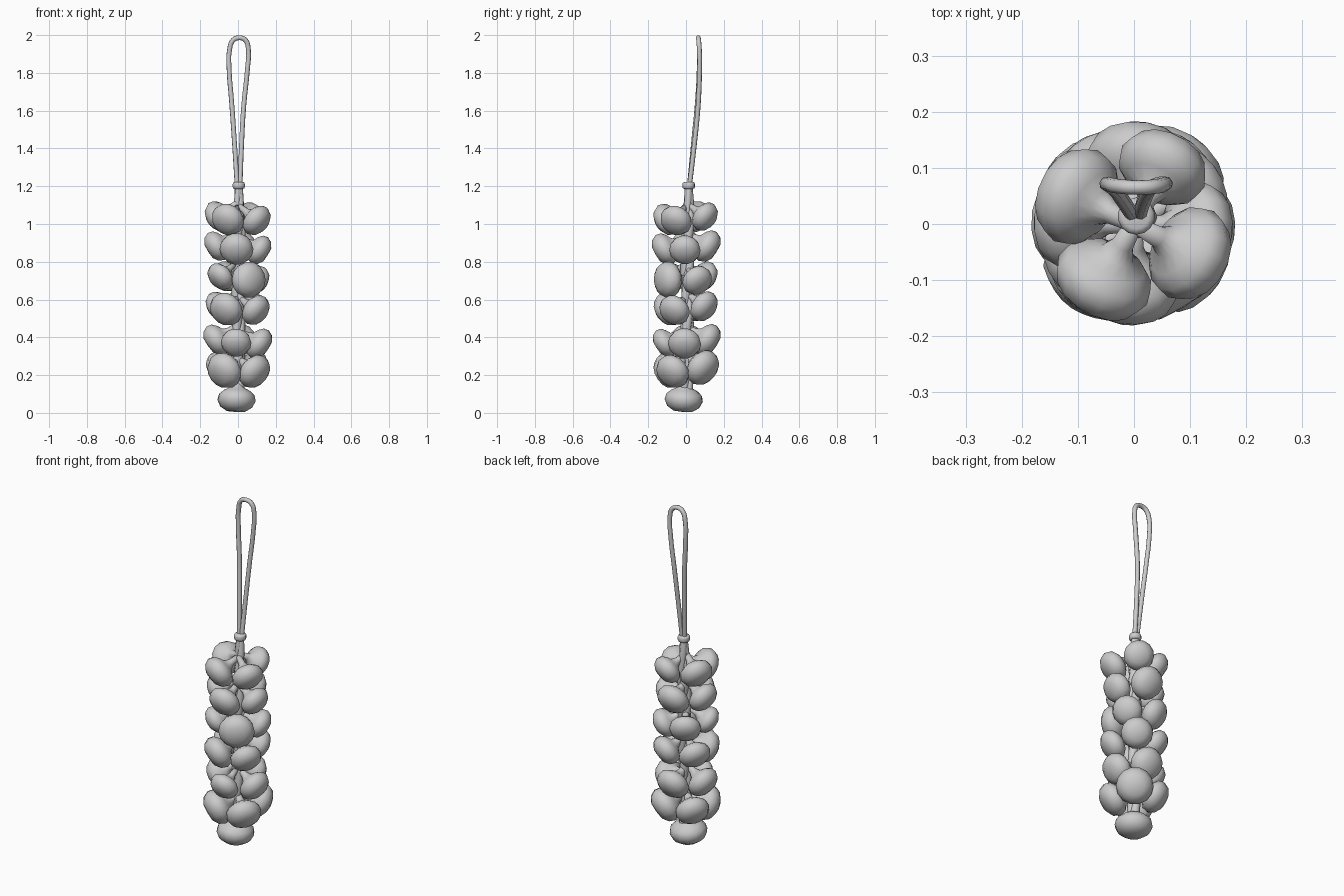
import bpy, bmesh, math
from mathutils import Vector

if "Cube" in bpy.data.objects:
    bpy.data.objects.remove(bpy.data.objects["Cube"])

# Bulb profile (radius, height along axis), ending in a thin neck
PROFILE = [(0, -.6), (.5, -.56), (.84, -.34), (1, 0), (.93, .3), (.68, .52),
           (.36, .68), (.22, .95), (.17, 1.5)]


def bulb(name, centre, neck_dir, size, sides=14):
    bm = bmesh.new()
    verts = [bm.verts.new((r, 0, z)) for r, z in PROFILE]
    edges = [bm.edges.new(p) for p in zip(verts, verts[1:])]
    bmesh.ops.spin(bm, geom=verts + edges, cent=(0, 0, 0), axis=(0, 0, 1),
                   angle=2 * math.pi, steps=sides, use_duplicate=False)
    bmesh.ops.remove_doubles(bm, verts=bm.verts, dist=1e-4)
    bmesh.ops.holes_fill(bm, edges=[e for e in bm.edges if e.is_boundary])
    bmesh.ops.recalc_face_normals(bm, faces=bm.faces)
    for f in bm.faces:
        f.smooth = True
    me = bpy.data.meshes.new(name)
    bm.to_mesh(me)
    bm.free()
    ob = bpy.data.objects.new(name, me)
    ob.location = centre
    ob.scale = (size,) * 3
    ob.rotation_mode = 'QUATERNION'
    ob.rotation_quaternion = Vector(neck_dir).to_track_quat('Z', 'Y')
    bpy.context.collection.objects.link(ob)


def cord(name, points, radius, kind='POLY', radii=None):
    cu = bpy.data.curves.new(name, 'CURVE')
    cu.dimensions = '3D'
    cu.bevel_depth = radius
    cu.bevel_resolution = 2
    cu.use_fill_caps = True
    cu.resolution_u = 4
    sp = cu.splines.new(kind)
    if kind == 'BEZIER':
        sp.bezier_points.add(len(points) - 1)
        for bp, p in zip(sp.bezier_points, points):
            bp.co = p
            bp.handle_left_type = bp.handle_right_type = 'AUTO'
    else:
        sp.points.add(len(points) - 1)
        for i, p in enumerate(points):
            sp.points[i].co = (*p, 1)
            sp.points[i].radius = radii[i] if radii else 1
    sp.use_smooth = True
    bpy.context.collection.objects.link(bpy.data.objects.new(name, cu))


# Tiers of four bulbs: height, first angle, sizes and downward tilts of each bulb
TIERS = [(.222, 230, (.1, .095, .1, .092), (26, 32, 32, 32)),
         (.37, 265, (.081, .088, .092, .09), (33, 33, 32, 35)),
         (.547, 236, (.093, .086, .086, .087), (28, 32, 32, 36)),
         (.705, 301, (.097, .083, .086, .078), (2, 33, 30, 36)),
         (.866, 266, (.09, .083, .092, .086), (30, 32, 32, 32)),
         (1.022, 241, (.09, .087, .082, .09), (30, 36, 33, 34))]
DZ = (0, -.005, .015, .015)
for t, (z, start, sizes, tilts) in enumerate(TIERS):
    for k, size in enumerate(sizes):
        a = math.radians(start + 91 * k)
        tilt = math.radians(tilts[k])
        c, s = math.cos(a), math.sin(a)
        bulb(f"bulb_{t + 1}_{k + 1}", (.115 * c, .115 * s, z + DZ[k]),
             (-c * math.cos(tilt), -s * math.cos(tilt), math.sin(tilt)), size)

# Hanging bottom bulb
bulb("bottom_bulb", (-.008, -.012, .066), (.05, .08, 1), .102)

# Twisted stem of three strands, gathered at the top
N = 40
for k in range(3):
    pts, radii = [], []
    for i in range(N + 1):
        z = .12 + 1.07 * i / N
        pinch = min(1, .45 + (1.19 - z) * 3)
        a = 2 * math.pi * k / 3 + z * 9
        pts.append((.013 * pinch * math.cos(a) + .003 * z,
                    .013 * pinch * math.sin(a) + .012 * z, z))
        radii.append(.4 + .6 * pinch)
    cord(f"stem_strand_{k + 1}", pts, .025, radii=radii)

# Binding collar
bpy.ops.mesh.primitive_cylinder_add(location=(.004, .014, 1.204), radius=.033,
                                    depth=.036, vertices=14)
collar = bpy.context.object
collar.name = "collar"
bevel = collar.modifiers.new("rounding", 'BEVEL')
bevel.width = .01
bevel.segments = 2
bpy.ops.object.shade_smooth()

# Hanging loop
cord("hanging_loop", [(-.003, .016, 1.18), (-.02, .042, 1.45), (-.034, .061, 1.65),
                      (-.047, .07, 1.82), (-.045, .071, 1.92), (-.026, .067, 1.973),
                      (.008, .065, 1.986), (.04, .067, 1.973), (.055, .071, 1.92),
                      (.05, .072, 1.82), (.03, .064, 1.62), (.018, .042, 1.4),
                      (.01, .016, 1.18)], .013, 'BEZIER')
